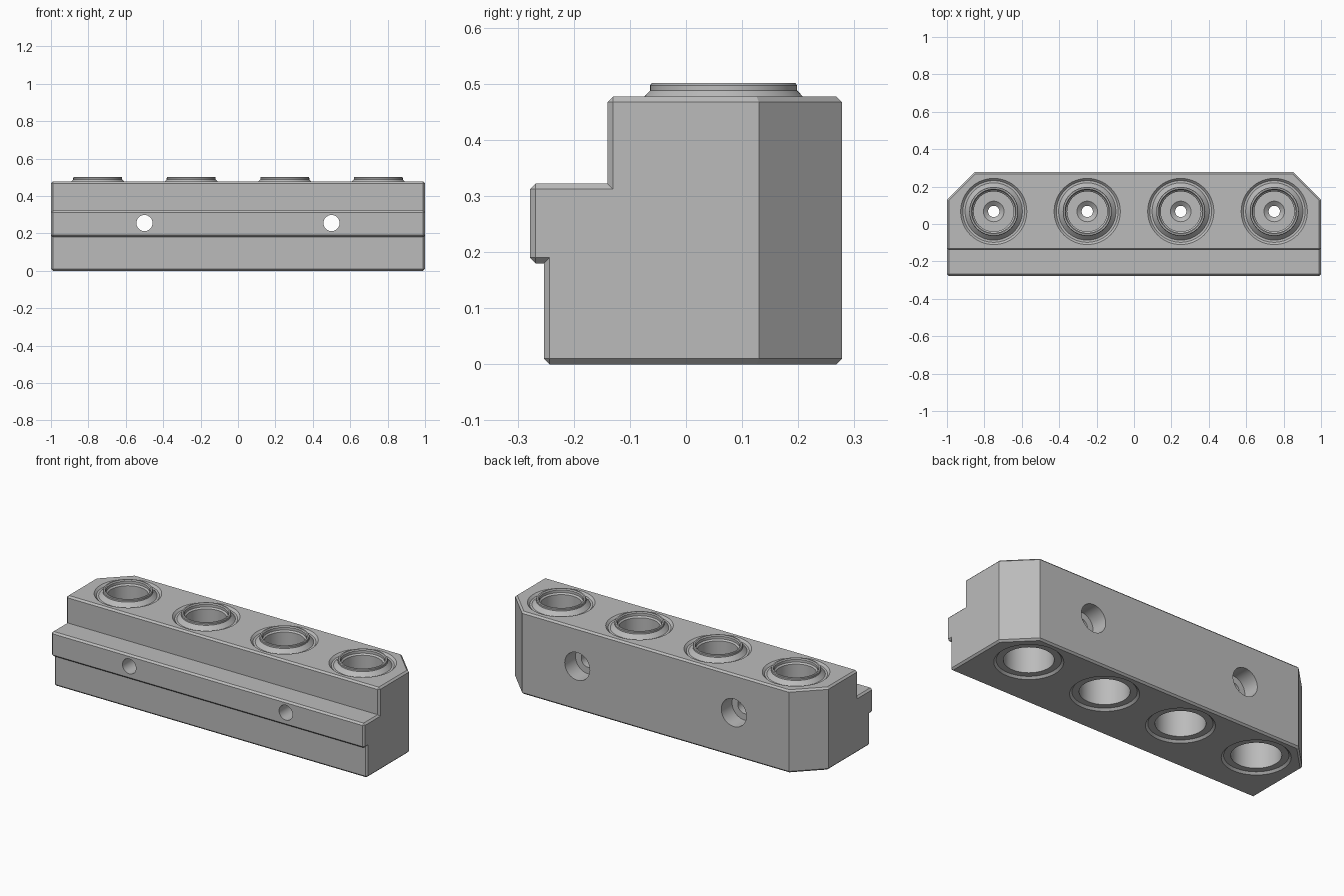
import bpy, bmesh, math
from mathutils import Matrix, Vector

cube = bpy.data.objects.get("Cube")
if cube:
    bpy.data.objects.remove(cube, do_unlink=True)

metal = bpy.data.materials.new("grey_metal")
metal.use_nodes = True
GREY = (0.5, 0.5, 0.5, 1)
metal.diffuse_color = GREY
metal.node_tree.nodes["Principled BSDF"].inputs["Base Color"].default_value = GREY

BORE_X = (-0.75, -0.25, 0.25, 0.75)
BORE_Y = 0.067
BOLT_Z = 0.255


def make_object(name, bm):
    mesh = bpy.data.meshes.new(name)
    bm.to_mesh(mesh)
    bm.free()
    mesh.materials.append(metal)
    obj = bpy.data.objects.new(name, mesh)
    bpy.context.collection.objects.link(obj)
    return obj


def lathe(bm, profile, matrix, closed=False, segments=64):
    """Revolve (radius, height) points around the local z axis."""
    verts = [bm.verts.new((r, 0, z)) for r, z in profile]
    pairs = list(zip(verts, verts[1:]))
    if closed:
        pairs.append((verts[-1], verts[0]))
    edges = [bm.edges.new(p) for p in pairs]
    before = set(bm.verts) - set(verts)
    bmesh.ops.spin(bm, geom=verts + edges, cent=(0, 0, 0), axis=(0, 0, 1),
                   angle=math.tau, steps=segments, use_merge=False)
    new = [v for v in bm.verts if v not in before]
    bmesh.ops.remove_doubles(bm, verts=new, dist=1e-5)
    new = [v for v in bm.verts if v not in before]
    bmesh.ops.transform(bm, matrix=matrix, verts=new)


def smooth(obj):
    bpy.ops.object.select_all(action='DESELECT')
    obj.select_set(True)
    bpy.context.view_layer.objects.active = obj
    bpy.ops.object.shade_smooth_by_angle(angle=math.radians(25))


# Body: stepped side profile extruded along x
side = [(-0.253, 0), (0.278, 0), (0.278, 0.477), (-0.14, 0.477),
        (-0.14, 0.322), (-0.278, 0.322), (-0.278, 0.18), (-0.253, 0.18)]
bm = bmesh.new()
face = bm.faces.new([bm.verts.new((-1, y, z)) for y, z in side])
ext = bmesh.ops.extrude_face_region(bm, geom=[face])
bmesh.ops.translate(bm, vec=(2, 0, 0),
                    verts=[g for g in ext["geom"] if isinstance(g, bmesh.types.BMVert)])

# Cut off the two rear corners
for s in (-1, 1):
    cut = bmesh.ops.bisect_plane(bm, geom=bm.verts[:] + bm.edges[:] + bm.faces[:],
                                 plane_co=(s, 0.13, 0), plane_no=(s * 0.148, 0.148, 0),
                                 clear_outer=True)
    bmesh.ops.holes_fill(bm, edges=[e for e in bm.edges if e.is_boundary], sides=0)
bmesh.ops.recalc_face_normals(bm, faces=bm.faces[:])


# Chamfer the outer edges, leaving the rear upright edges sharp
def chamfered(e):
    a, b = (v.co for v in e.verts)
    rear_upright = abs(a.z - b.z) > 0.1 and min(a.y, b.y) > 0
    return e.is_convex and not rear_upright


bmesh.ops.bevel(bm, geom=[e for e in bm.edges if chamfered(e)], offset=0.01,
                offset_type='OFFSET', segments=1, affect='EDGES')
bmesh.ops.recalc_face_normals(bm, faces=bm.faces[:])
body = make_object("manifold_body", bm)

# Cutter: stepped upright bores and counterbored bolt holes
bore = [(0, 0.6), (0.19, 0.6), (0.19, 0.49), (0.165, 0.465), (0.107, 0.465),
        (0.107, 0.26), (0.055, 0.26), (0.03, 0.24), (0.03, 0.2),
        (0.129, 0.2), (0.129, 0.012), (0.165, 0.012), (0.187, -0.01),
        (0.187, -0.1), (0, -0.1)]
bolt = [(0, -0.4), (0.043, -0.4), (0.043, 0.18), (0.08, 0.18), (0.08, 0.4), (0, 0.4)]
bm = bmesh.new()
for x in BORE_X:
    lathe(bm, bore, Matrix.Translation((x, BORE_Y, 0)))
for x in (-0.5, 0.5):
    lathe(bm, bolt, Matrix.Translation((x, 0, BOLT_Z)) @ Matrix.Rotation(-math.pi / 2, 4, 'X'),
          segments=48)
bmesh.ops.recalc_face_normals(bm, faces=bm.faces[:])
cutter = make_object("hole_cutter", bm)
cutter.hide_render = True

mod = body.modifiers.new("holes", 'BOOLEAN')
mod.operation = 'DIFFERENCE'
mod.solver = 'EXACT'
mod.object = cutter
bpy.context.view_layer.objects.active = body
bpy.ops.object.modifier_apply(modifier=mod.name)
bpy.data.objects.remove(cutter, do_unlink=True)
smooth(body)

# Raised collars around the bore mouths
collar = [(0.107, 0.464), (0.154, 0.464), (0.131, 0.488), (0.131, 0.497),
          (0.128, 0.501), (0.12, 0.501), (0.115, 0.495), (0.115, 0.48), (0.107, 0.472)]
for i, x in enumerate(BORE_X):
    bm = bmesh.new()
    lathe(bm, collar, Matrix.Translation((x, BORE_Y, 0)), closed=True)
    bmesh.ops.recalc_face_normals(bm, faces=bm.faces[:])
    smooth(make_object(f"bore_collar_{i + 1}", bm))
